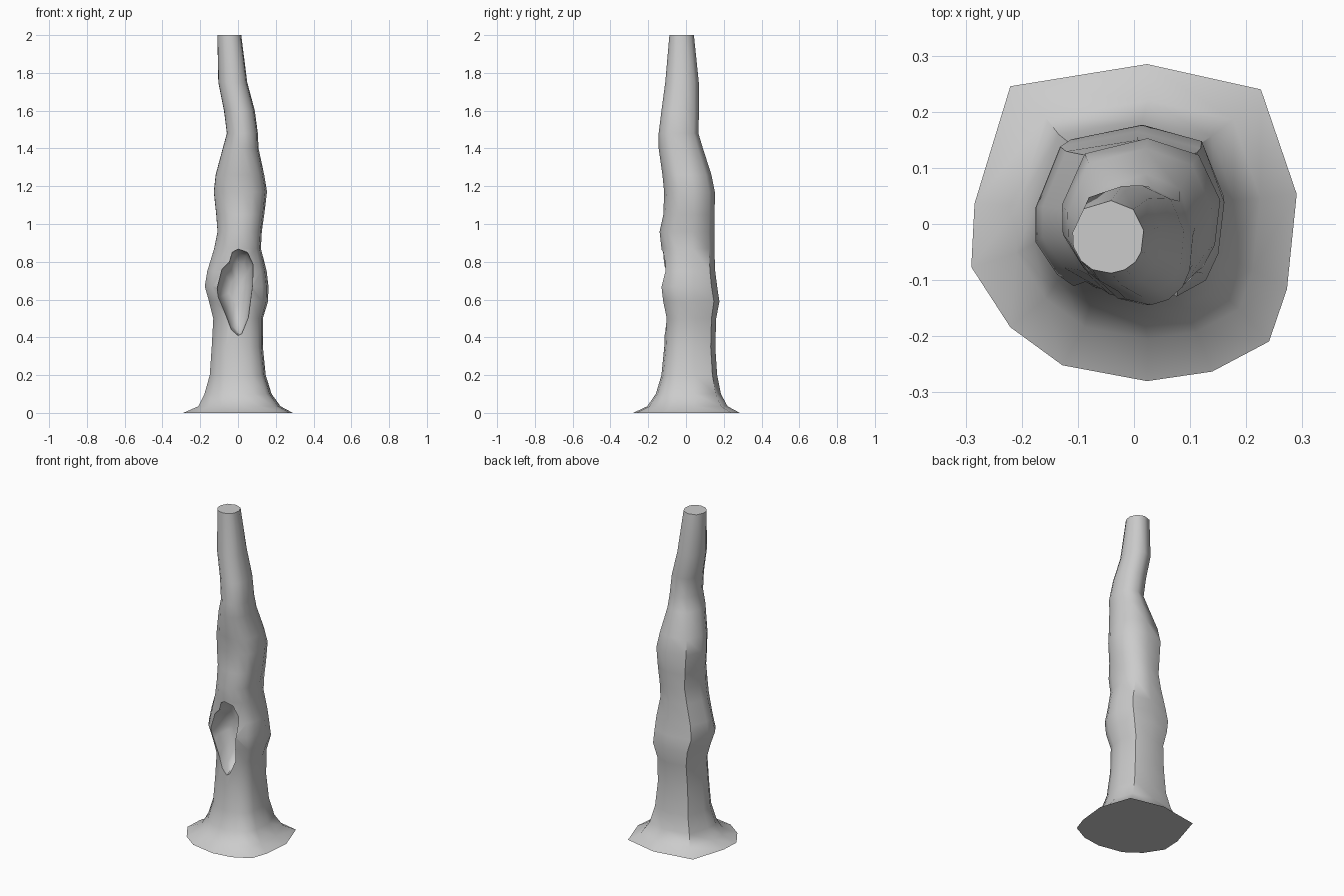
import bpy, bmesh, math

if "Cube" in bpy.data.objects:
    bpy.data.objects.remove(bpy.data.objects["Cube"])

# trunk rings: z, x min, x max, y min, y max
RINGS = [
    (0.00, -.29, .29, -.28, .285), (.035, -.21, .225, -.205, .22),
    (.10, -.178, .178, -.16, .185), (.20, -.15, .147, -.13, .165),
    (.35, -.14, .132, -.115, .155), (.50, -.132, .132, -.11, .16),
    (.59, -.155, .16, -.13, .177), (.67, -.178, .162, -.143, .165),
    (.75, -.165, .153, -.125, .155), (.87, -.128, .122, -.13, .15),
    (.96, -.11, .127, -.14, .15), (1.05, -.117, .14, -.12, .152),
    (1.17, -.13, .155, -.116, .153), (1.26, -.12, .14, -.125, .135),
    (1.40, -.082, .11, -.145, .09), (1.48, -.06, .106, -.145, .066),
    (1.60, -.075, .09, -.13, .069), (1.75, -.105, .05, -.11, .068),
    (2.00, -.11, .018, -.088, .042),
]
# uneven root outline, scaled to a unit box
BASE = [(.08, 1), (.78, .84), (1, .18), (.94, -.42), (.83, -.75), (.48, -.94),
        (.08, -1), (-.44, -.9), (-.76, -.66), (-1, -.28), (-.98, .12), (-.76, .86)]
# front outline of the hollow (x, z)
HOLLOW = [(0, .867), (.05, .85), (.08, .785), (.077, .68), (.055, .505), (.02, .42),
          (0, .41), (-.035, .44), (-.07, .53), (-.105, .61), (-.11, .66),
          (-.085, .76), (-.045, .80), (-.03, .85)]


def loft(name, rings):
    bm = bmesh.new()
    rows = [[bm.verts.new(p) for p in ring] for ring in rings]
    n = len(rows[0])
    for a, b in zip(rows, rows[1:]):
        for i in range(n):
            j = (i + 1) % n
            bm.faces.new((a[i], a[j], b[j], b[i]))
    bm.faces.new(rows[0])
    bm.faces.new(rows[-1])
    bmesh.ops.recalc_face_normals(bm, faces=bm.faces)
    me = bpy.data.meshes.new(name)
    bm.to_mesh(me)
    bm.free()
    ob = bpy.data.objects.new(name, me)
    bpy.context.collection.objects.link(ob)
    return ob


# trunk: root outline gets rounder with height
rings = []
for z, x0, x1, y0, y1 in RINGS:
    t = min(1, z / 1.6) * .8
    ring = []
    for u, v in BASE:
        r = math.hypot(u, v)
        u, v = u + (u / r - u) * t, v + (v / r - v) * t
        ring.append(((x0 + x1) / 2 + u * (x1 - x0) / 2,
                     (y0 + y1) / 2 + v * (y1 - y0) / 2, z))
    rings.append(ring)
trunk = loft("tree_trunk", rings)

# rounded, tapering cutter for the hollow
cx, cz = -.012, .65
cutter = loft("hollow_cutter", [
    [(cx + (x - cx) * s, y, cz + (z - cz) * s) for x, z in HOLLOW]
    for y, s in ((-.3, 1.0), (-.10, 1.0), (-.05, .9), (-.01, .68), (.01, .35))])

mod = trunk.modifiers.new("hollow", 'BOOLEAN')
mod.operation = 'DIFFERENCE'
mod.solver = 'EXACT'
mod.object = cutter
bpy.context.view_layer.objects.active = trunk
trunk.select_set(True)
bpy.ops.object.modifier_apply(modifier=mod.name)
bpy.data.objects.remove(cutter)
bpy.ops.object.shade_smooth_by_angle(angle=math.radians(50))
